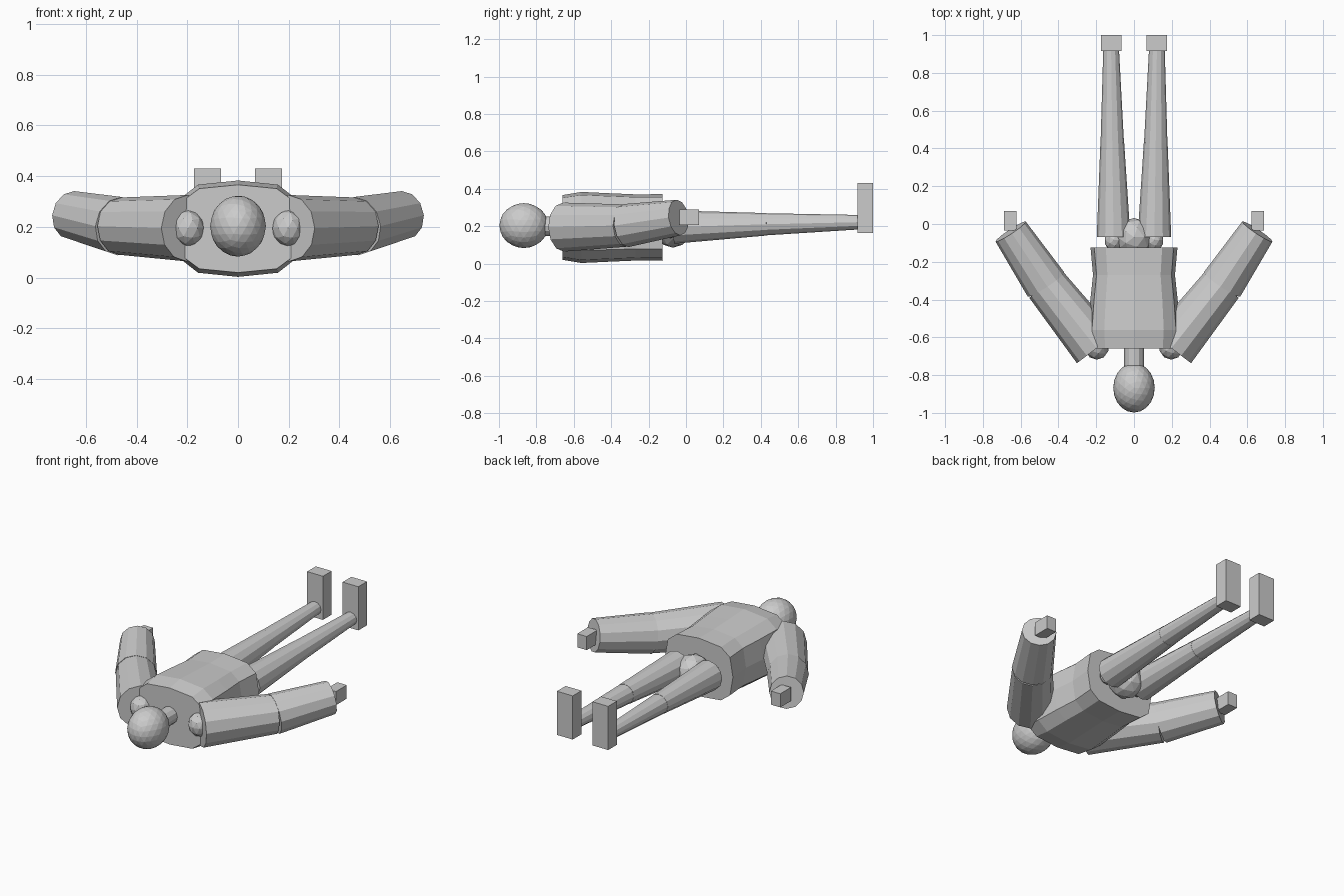
import bpy, bmesh, math
from mathutils import Vector, Matrix

old = bpy.data.objects.get("Cube")
if old:
    bpy.data.objects.remove(old, do_unlink=True)

grey = bpy.data.materials.new("plain_grey")
grey.use_nodes = True
colour = (0.6, 0.6, 0.6, 1)
grey.diffuse_color = colour
grey.node_tree.nodes["Principled BSDF"].inputs["Base Color"].default_value = colour

SIDES = 12
MID = 0.193  # height of the body axis


def finish(name, bm):
    bmesh.ops.recalc_face_normals(bm, faces=bm.faces)
    mesh = bpy.data.meshes.new(name)
    bm.to_mesh(mesh)
    bm.free()
    mesh.materials.append(grey)
    obj = bpy.data.objects.new(name, mesh)
    bpy.context.collection.objects.link(obj)


def ball(name, centre, radii, detail=2):
    bm = bmesh.new()
    m = Matrix.Translation(centre) @ Matrix.Diagonal((*radii, 1))
    bmesh.ops.create_icosphere(bm, subdivisions=detail, radius=1, matrix=m)
    finish(name, bm)


def box(name, centre, size):
    bm = bmesh.new()
    m = Matrix.Translation(centre) @ Matrix.Diagonal((*size, 1))
    bmesh.ops.create_cube(bm, size=1, matrix=m)
    finish(name, bm)


def loft(name, rings, power=2):
    """Capped tube through rings of (centre, half width, half height)."""
    bm = bmesh.new()
    axis = (Vector(rings[-1][0]) - Vector(rings[0][0])).normalized()
    side = axis.cross(Vector((0, 0, 1))).normalized()
    up = side.cross(axis)

    def bulge(v):
        return math.copysign(abs(v) ** (2 / power), v)

    loops = []
    for centre, w, h in rings:
        angles = [2 * math.pi * i / SIDES for i in range(SIDES)]
        loops.append([bm.verts.new(Vector(centre) + side * w * bulge(math.cos(a))
                                   + up * h * bulge(math.sin(a))) for a in angles])
    for a, b in zip(loops, loops[1:]):
        for i in range(SIDES):
            j = (i + 1) % SIDES
            bm.faces.new((a[i], a[j], b[j], b[i]))
    bm.faces.new(loops[0])
    bm.faces.new(loops[-1])
    finish(name, bm)


# Head, neck and torso
ball("head", (0, -0.867, 0.203), (0.11, 0.131, 0.12), 3)
loft("neck", [((0, -0.78, 0.2), 0.052, 0.052), ((0, -0.64, 0.2), 0.052, 0.052)])
torso = [(-0.66, 0.235, 0.173), (-0.56, 0.243, 0.19), (-0.41, 0.232, 0.183),
         (-0.27, 0.217, 0.177), (-0.125, 0.23, 0.178)]
loft("torso", [((0, y, MID), w, h) for y, w, h in torso], 3.2)
ball("pelvis", (0, -0.07, 0.187), (0.102, 0.102, 0.102))

# Limbs on both sides
for label, s in (("left", 1), ("right", -1)):
    ball(label + "_shoulder", (s * 0.197, -0.652, 0.195), (0.064, 0.066, 0.072))
    elbow = (s * 0.466, -0.32, 0.203)
    wrist = (s * 0.653, -0.04, 0.246)
    loft(label + "_upper_arm", [((s * 0.2, -0.655, 0.195), 0.131, 0.131),
                                (elbow, 0.113, 0.113)])
    loft(label + "_forearm", [(elbow, 0.116, 0.116), (wrist, 0.096, 0.096)])
    box(label + "_hand", (s * 0.655, 0.018, 0.247), (0.064, 0.104, 0.083))

    ball(label + "_hip", (s * 0.107, -0.085, 0.195), (0.05, 0.06, 0.06))
    knee = (s * 0.115, 0.43, 0.21)
    loft(label + "_thigh", [((s * 0.108, -0.067, 0.195), 0.089, 0.089),
                            (knee, 0.063, 0.06)])
    loft(label + "_shin", [(knee, 0.062, 0.059),
                           ((s * 0.121, 0.917, 0.221), 0.042, 0.039)])
    box(label + "_foot", (s * 0.12, 0.958, 0.296), (0.107, 0.084, 0.267))
